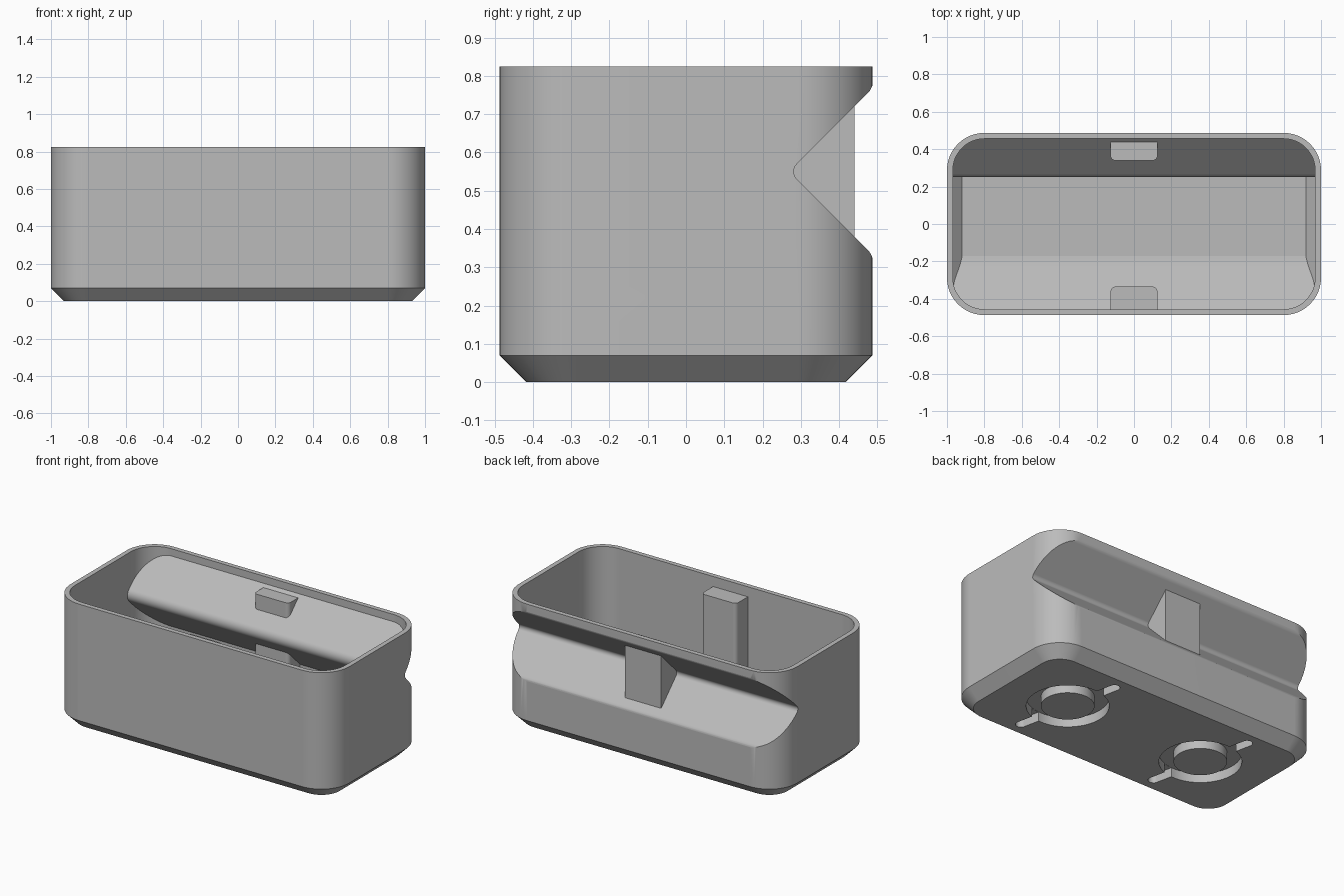
import bpy, bmesh, math
from mathutils import Vector, Matrix

cube = bpy.data.objects.get("Cube")
if cube:
    bpy.data.objects.remove(cube, do_unlink=True)

grey = bpy.data.materials.new("plain_grey")
grey.use_nodes = True
grey.diffuse_color = (0.5, 0.5, 0.5, 1)
grey.node_tree.nodes["Principled BSDF"].inputs["Base Color"].default_value = (0.5, 0.5, 0.5, 1)


def rounded(corners, steps=12):
    """Round each (u, v, radius) corner of a polygon."""
    out = []
    for i, (u, v, r) in enumerate(corners):
        p = Vector((u, v))
        if r == 0:
            out.append(p)
            continue
        a = (Vector(corners[i - 1][:2]) - p).normalized()
        b = (Vector(corners[(i + 1) % len(corners)][:2]) - p).normalized()
        half = a.angle(b) / 2
        centre = p + (a + b).normalized() * r / math.sin(half)
        start = p + a * r / math.tan(half) - centre
        end = p + b * r / math.tan(half) - centre
        sweep = start.angle_signed(end)
        for k in range(steps + 1):
            out.append(centre + Matrix.Rotation(-sweep * k / steps, 2) @ start)
    return out


def rect(x, y0, y1, r):
    return rounded([(-x, y0, r), (x, y0, r), (x, y1, r), (-x, y1, r)])


def loft(name, rings):
    """Skin closed rings of equal length and cap both ends."""
    bm = bmesh.new()
    loops = [[bm.verts.new(p) for p in ring] for ring in rings]
    for low, high in zip(loops, loops[1:]):
        for i in range(len(low)):
            bm.faces.new((low[i - 1], low[i], high[i], high[i - 1]))
    bm.faces.new(loops[0][::-1])
    bm.faces.new(loops[-1])
    bmesh.ops.recalc_face_normals(bm, faces=bm.faces)
    mesh = bpy.data.meshes.new(name)
    bm.to_mesh(mesh)
    bm.free()
    mesh.materials.append(grey)
    ob = bpy.data.objects.new(name, mesh)
    bpy.context.collection.objects.link(ob)
    return ob


def upright(name, levels):
    """Stack flat outlines at given heights."""
    return loft(name, [[(p.x, p.y, z) for p in ring] for ring, z in levels])


def lengthwise(name, profile, x=1.2):
    """Extrude a y-z profile along x."""
    return loft(name, [[(s * x, p.x, p.y) for p in profile] for s in (-1, 1)])


def disc(name, r, x, z0, z1):
    ring = [Vector((x + r * math.cos(t * math.tau / 64), r * math.sin(t * math.tau / 64)))
            for t in range(64)]
    return upright(name, [(ring, z0), (ring, z1)])


def combine(target, tool, operation="DIFFERENCE"):
    mod = target.modifiers.new("cut", "BOOLEAN")
    mod.operation = operation
    mod.solver = "EXACT"
    mod.object = tool
    bpy.context.view_layer.objects.active = target
    bpy.ops.object.modifier_apply(modifier=mod.name)
    bpy.data.objects.remove(tool, do_unlink=True)


# Outer shell with chamfered foot
X, Y, TOP, WALL, FOOT = 1.0, 0.487, 0.825, 0.031, 0.07
outer = rect(X, -Y, Y, 0.2)
foot = rect(X - FOOT, FOOT - Y, Y - FOOT, 0.13)
body = upright("planter_box", [(foot, 0), (outer, FOOT), (outer, TOP)])

# Back grip groove, interrupted by a solid block
groove = lengthwise("groove", rounded([
    (0.27, 0.55, 0.028), (0.489, 0.331, 0.05), (0.489, 0.27, 0),
    (0.7, 0.27, 0), (0.7, 0.83, 0), (0.489, 0.83, 0), (0.489, 0.769, 0.05)]))
block = rect(0.13, 0.1, 0.44, 0)
combine(groove, upright("block", [(block, 0.1), (block, 0.95)]))
combine(body, groove)

# Cavity following the groove, with a sloped floor and two posts left standing
IX, IY = X - WALL, Y - WALL
inner = rect(IX, -IY, IY, 0.17)
floor = rect(IX - 0.05, 0.05 - IY, IY - 0.05, 0.12)
cavity = upright("cavity", [(floor, 0.1), (inner, 0.15), (inner, 1.0)])
combine(cavity, lengthwise("inner_ridge", rounded([
    (0.228, 0.55, 0.055), (0.6, 0.178, 0), (0.6, 0.922, 0)])))
combine(cavity, lengthwise("floor_slope", rounded([
    (-0.6, 0.05, 0), (-0.08, 0.05, 0), (-0.1, 0.09, 0),
    (-0.2, 0.104, 0.4), (-0.6, 0.25, 0)])))
for y0, y1 in ((-0.6, -0.335), (0.34, 0.6)):
    post = rect(0.125, y0, y1, 0.025)
    combine(cavity, upright("post", [(post, 0.05), (post, 0.76)]))
combine(body, cavity)

# Ring recesses with drain slots under the base
for x in (-0.5, 0.5):
    recess = disc("recess", 0.24, x, -0.05, 0.06)
    turn = Matrix.Rotation(math.radians(12), 2)
    slot = [turn @ p + Vector((x, 0)) for p in rect(0.032, -0.375, 0.375, 0.0319)]
    combine(recess, upright("slot", [(slot, -0.06), (slot, 0.059)]), "UNION")
    combine(recess, disc("boss", 0.155, x, -0.1, 0.1))
    combine(body, recess)

# Smooth rounded walls, crisp edges
bpy.ops.object.select_all(action="DESELECT")
body.select_set(True)
bpy.context.view_layer.objects.active = body
bpy.ops.object.shade_smooth_by_angle(angle=math.radians(30))
weighted = body.modifiers.new("even_shading", "WEIGHTED_NORMAL")
weighted.keep_sharp = True
